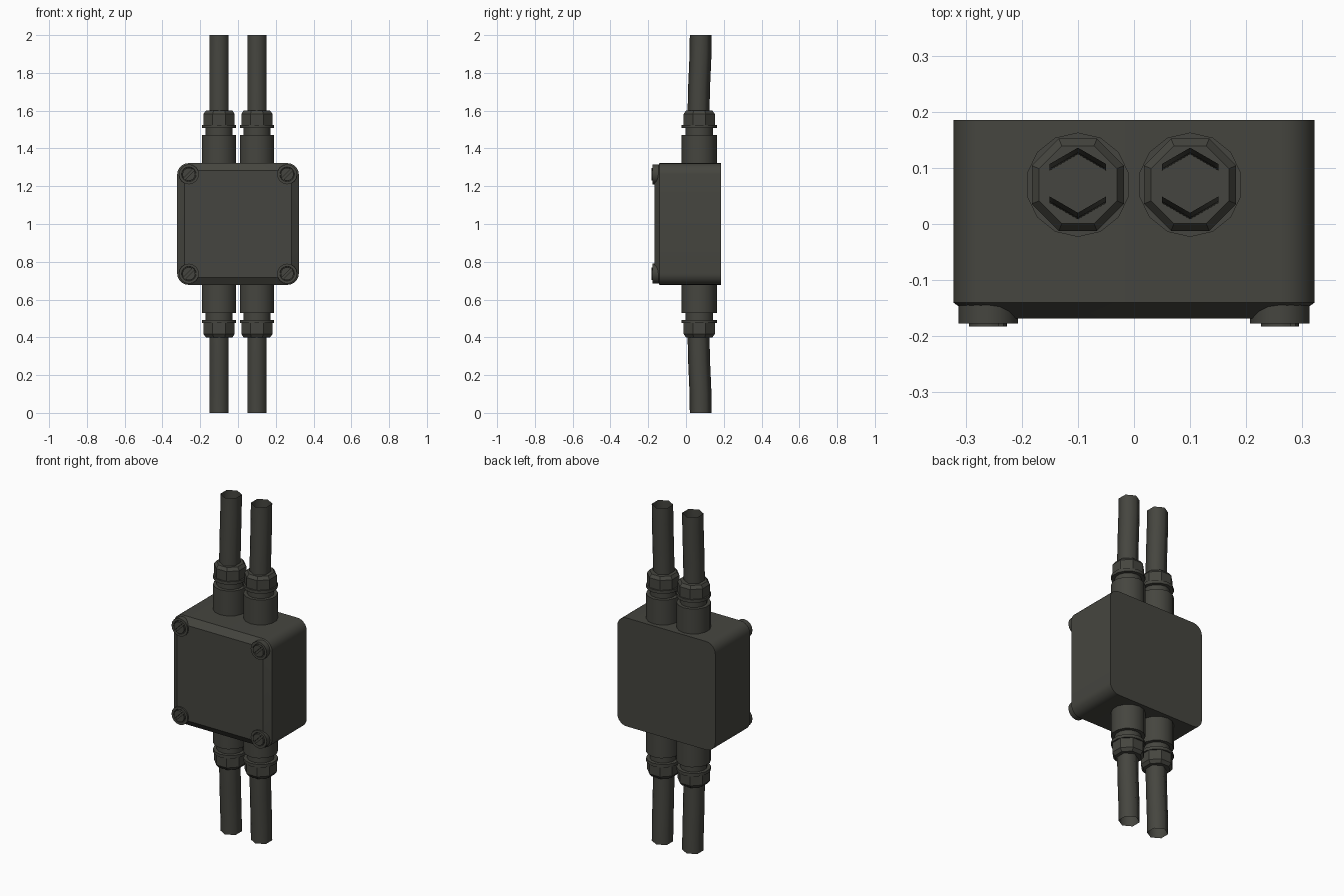
import bpy, bmesh, math
from mathutils import Matrix, Vector

if "Cube" in bpy.data.objects:
    bpy.data.objects.remove(bpy.data.objects["Cube"])

mat = bpy.data.materials.new("dark olive grey")
mat.diffuse_color = (0.06, 0.06, 0.05, 1)
mat.use_nodes = True
mat.node_tree.nodes["Principled BSDF"].inputs["Base Color"].default_value = mat.diffuse_color


def finish(name, bm, angle=35):
    bmesh.ops.recalc_face_normals(bm, faces=bm.faces)
    me = bpy.data.meshes.new(name)
    bm.to_mesh(me)
    bm.free()
    ob = bpy.data.objects.new(name, me)
    bpy.context.collection.objects.link(ob)
    me.materials.append(mat)
    bpy.ops.object.select_all(action='DESELECT')
    ob.select_set(True)
    bpy.context.view_layer.objects.active = ob
    if angle:
        bpy.ops.object.shade_smooth_by_angle(angle=math.radians(angle))
    return ob


def loft(name, rings, cap_start=True, cap_end=True, angle=35):
    bm = bmesh.new()
    rows = [[bm.verts.new(p) for p in r] for r in rings]
    n = len(rows[0])
    for a, b in zip(rows, rows[1:]):
        for i in range(n):
            j = (i + 1) % n
            bm.faces.new((a[i], a[j], b[j], b[i]))
    if cap_start:
        bm.faces.new(rows[0])
    if cap_end:
        bm.faces.new(rows[-1])
    return finish(name, bm, angle)


def ring(cx, cy, z, r, n, phase=0.0):
    return [(cx + r * math.cos(phase + 2 * math.pi * i / n),
             cy + r * math.sin(phase + 2 * math.pi * i / n), z) for i in range(n)]


def rounded_rect(y, half, rad, seg=6):
    pts = []
    for k, (sx, sz) in enumerate(((1, 1), (-1, 1), (-1, -1), (1, -1))):
        for i in range(seg + 1):
            a = math.pi / 2 * (k + i / seg)
            pts.append((sx * (half - rad) + rad * math.cos(a), y,
                        1 + sz * (half - rad) + rad * math.sin(a)))
    return pts


# Junction box with bevelled lid
loft("junction_box", [rounded_rect(0.185, 0.322, 0.06),
                      rounded_rect(-0.14, 0.322, 0.06),
                      rounded_rect(-0.168, 0.283, 0.035)], angle=30)


# Lid screws: raised collar with a slotted head
def screw(sx, sz):
    at = Vector((sx * 0.26, 0, 1 + sz * 0.263))

    def circ(r, y, n=16):
        return [(at.x + r * math.cos(2 * math.pi * i / n), y,
                 at.z + r * math.sin(2 * math.pi * i / n)) for i in range(n)]
    loft("screw_collar", [circ(0.053, -0.142), circ(0.053, -0.177),
                          circ(0.039, -0.177), circ(0.037, -0.171)])
    bm = bmesh.new()
    turn = Matrix.Translation(at) @ Matrix.Rotation(math.radians(-45), 4, 'Y')
    for s in (1, -1):
        arc = [(0.034 * math.cos(math.radians(a)), s * 0.034 * math.sin(math.radians(a)))
               for a in range(10, 171, 20)]
        back = [bm.verts.new(turn @ Vector((x, -0.17, z))) for x, z in arc]
        front = [bm.verts.new(turn @ Vector((x, -0.183, z))) for x, z in arc]
        bm.faces.new(back)
        bm.faces.new(front)
        for i in range(len(arc)):
            j = (i + 1) % len(arc)
            bm.faces.new((back[i], back[j], front[j], front[i]))
    finish("screw_head", bm)


for sx in (-1, 1):
    for sz in (-1, 1):
        screw(sx, sz)

# Cable glands and open-ended cables, mirrored about the box centre
CY = 0.07
for x in (-0.1, 0.1):
    for s in (1, -1):
        def z(h):
            return 1 + s * h
        # Sleeve, neck and flange
        body = [(0.093, 0.31), (0.093, 0.47), (0.073, 0.47), (0.073, 0.507),
                (0.093, 0.507), (0.093, 0.525), (0.07, 0.525)]
        loft("gland_body", [ring(x, CY, z(h), r, 14, math.pi / 14) for r, h in body], angle=30)
        # Octagonal nut with chamfered end
        nut = [(0.089, 0.523), (0.089, 0.583), (0.075, 0.601)]
        loft("gland_nut", [ring(x, CY, z(h), r, 8, math.pi / 8) for r, h in nut], angle=30)
        # Cable leaning slightly backwards
        cable = [(0.066, 0.58), (0.069, 0.72), (0.077, 0.9), (0.078, 1.0)]
        loft("cable", [ring(x, y, z(h), 0.058, 6, math.pi / 6) for y, h in cable],
             cap_start=False, cap_end=False, angle=65)
